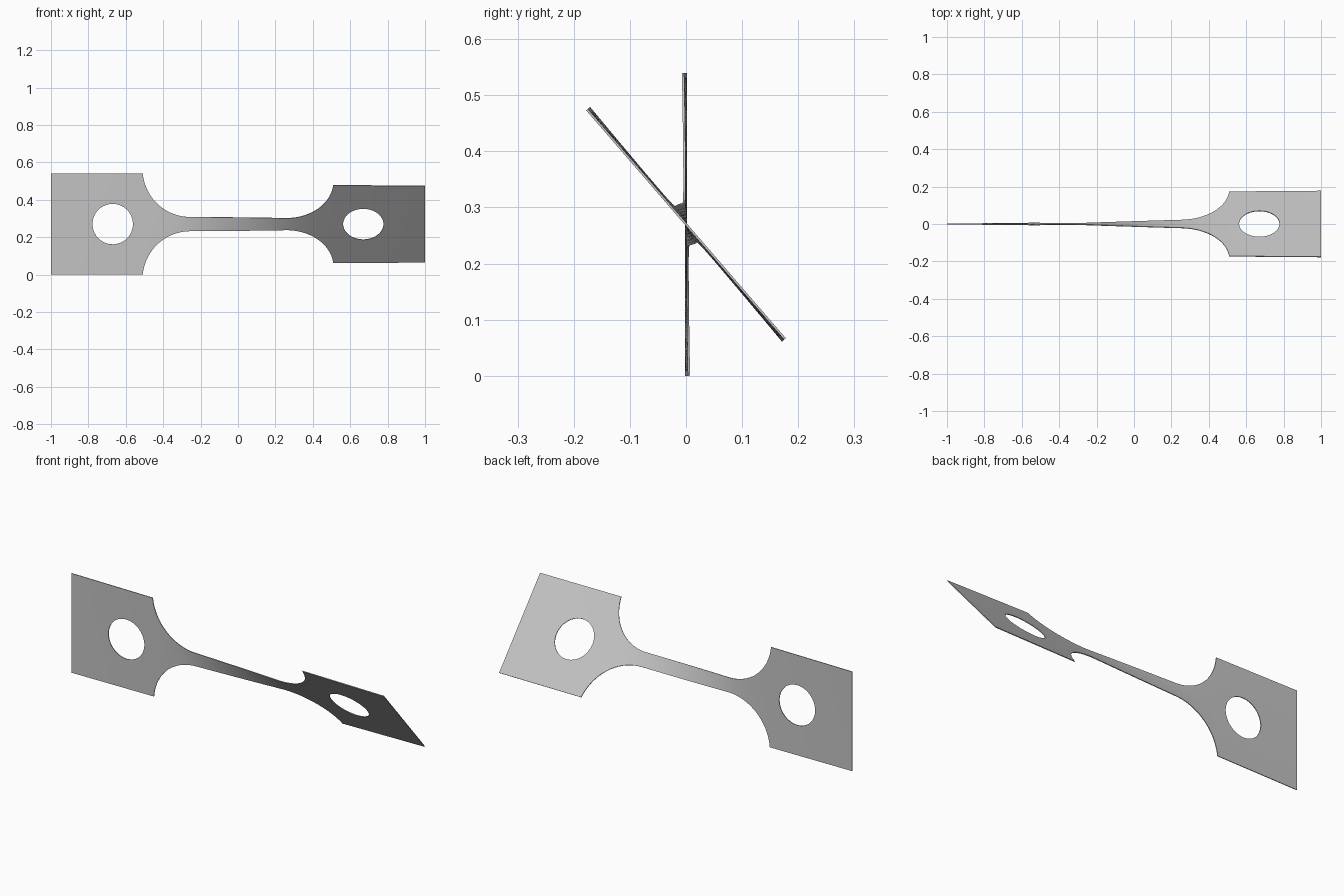
import bpy, bmesh, math

cube = bpy.data.objects.get("Cube")
if cube:
    bpy.data.objects.remove(cube)

HALF, NECK, FILLET = 0.27, 0.038, 0.255   # plate half width, neck half width, fillet radius
NECK_END, HOLE_X, HOLE_R = 0.255, 0.67, 0.108
THICK, TWIST, ROWS = 0.004, math.radians(40.8), 6
# x where the fillet meets the plate edge
SHOULDER = NECK_END + math.sqrt(FILLET**2 - (NECK + FILLET - HALF)**2)


def outer(x):
    """Half width of the strip."""
    d = abs(x) - NECK_END
    if d <= 0:
        return NECK
    if abs(x) >= SHOULDER - 1e-6:
        return HALF
    return NECK + FILLET - math.sqrt(FILLET**2 - d * d)


def inner(x):
    """Half opening of the hole."""
    return math.sqrt(max(0, HOLE_R**2 - (abs(x) - HOLE_X)**2))


# Stations along the strip, dense around the holes and fillets
side = [NECK_END * i / 12 for i in range(1, 13)]
reach = math.asin((SHOULDER - NECK_END) / FILLET)
side += [NECK_END + FILLET * math.sin(reach * i / 20) for i in range(1, 21)]
side += [HOLE_X - HOLE_R * math.cos(math.pi * i / 32) for i in range(33)]
side += [0.85, 0.92, 1.0]
stations = [-x for x in reversed(side)] + [0.0] + side

# Twist builds up fastest where the strip is narrow
angles = [0.0]
for a, b in zip(stations, stations[1:]):
    angles.append(angles[-1] + (b - a) / outer((a + b) / 2)**1.6)
angles = [t * TWIST / angles[-1] for t in angles]

# Upper and lower halves of the strip, joined on the centre line
bm = bmesh.new()
for sign in (1, -1):
    columns = []
    for x, t in zip(stations, angles):
        lo, hi = inner(x), outer(x)
        column = []
        for r in range(ROWS + 1):
            v = sign * (lo + (hi - lo) * r / ROWS)
            column.append(bm.verts.new((x, -v * math.sin(t), HALF + v * math.cos(t))))
        columns.append(column)
    for c, d in zip(columns, columns[1:]):
        for r in range(ROWS):
            bm.faces.new((c[r], d[r], d[r + 1], c[r + 1]))
bmesh.ops.remove_doubles(bm, verts=bm.verts, dist=1e-5)
bmesh.ops.recalc_face_normals(bm, faces=bm.faces)

mesh = bpy.data.meshes.new("twisted_strip")
bm.to_mesh(mesh)
bm.free()
strip = bpy.data.objects.new("twisted_strip", mesh)
bpy.context.collection.objects.link(strip)

# Plain grey metal
grey = bpy.data.materials.new("plain_grey")
grey.use_nodes = True
colour = (0.55, 0.55, 0.55, 1)
grey.diffuse_color = colour
grey.node_tree.nodes["Principled BSDF"].inputs["Base Color"].default_value = colour
mesh.materials.append(grey)

# Sheet thickness and smooth shading with sharp rims
bpy.ops.object.select_all(action='DESELECT')
strip.select_set(True)
bpy.context.view_layer.objects.active = strip
solid = strip.modifiers.new("thickness", 'SOLIDIFY')
solid.thickness = THICK
solid.offset = 0
bpy.ops.object.modifier_apply(modifier=solid.name)
bpy.ops.object.shade_smooth_by_angle(angle=math.radians(30))
